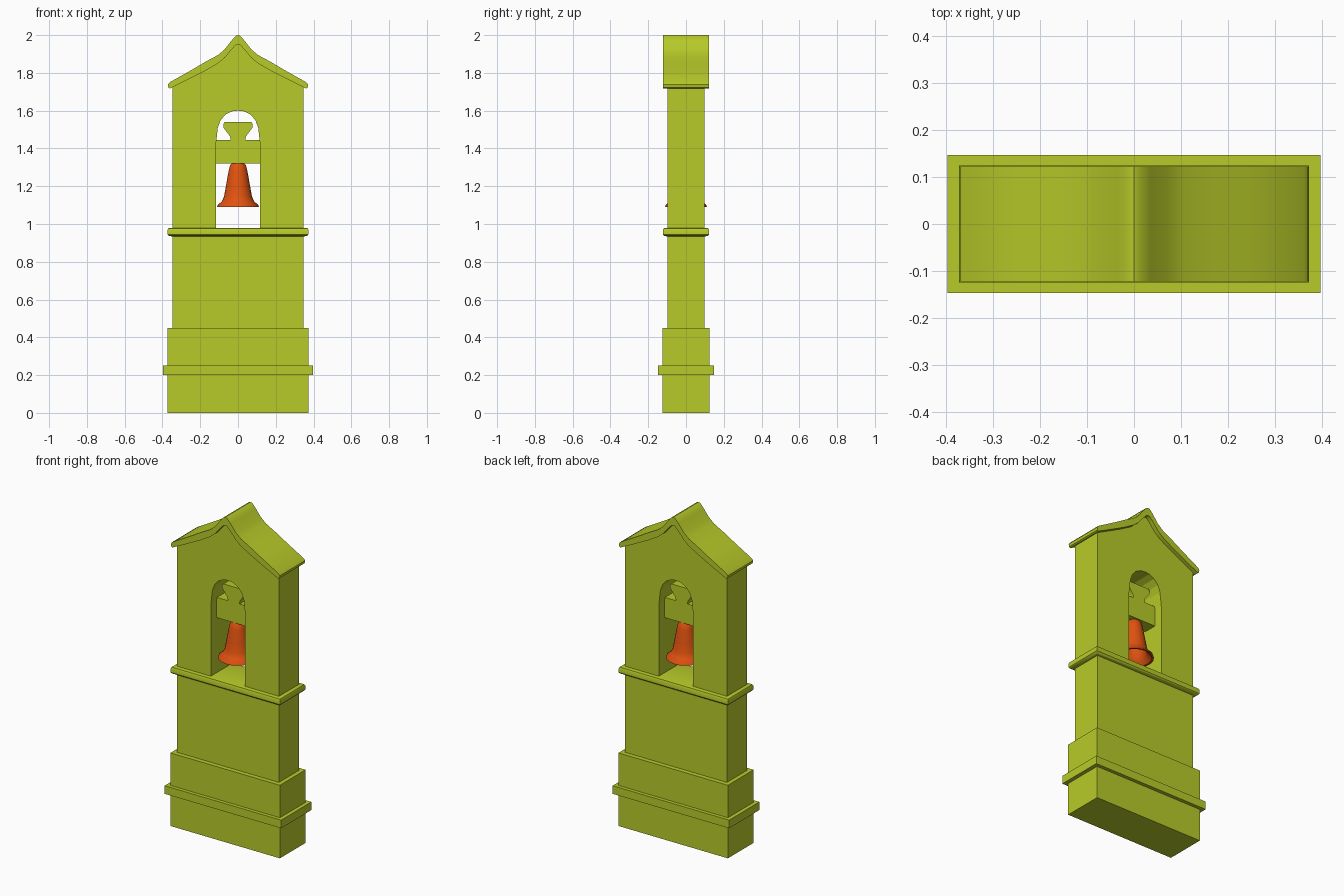
import bpy, bmesh, math

if "Cube" in bpy.data.objects:
    bpy.data.objects.remove(bpy.data.objects["Cube"])


def material(name, color):
    m = bpy.data.materials.new(name)
    m.diffuse_color = color
    m.use_nodes = True
    m.node_tree.nodes["Principled BSDF"].inputs["Base Color"].default_value = m.diffuse_color
    return m


STONE = material("lime_stone", (0.48, 0.60, 0.022, 1))
BRONZE = material("orange_bell", (0.75, 0.085, 0.005, 1))


def finish(name, bm, mat, smooth=None):
    bmesh.ops.recalc_face_normals(bm, faces=bm.faces)
    me = bpy.data.meshes.new(name)
    bm.to_mesh(me)
    bm.free()
    me.materials.append(mat)
    ob = bpy.data.objects.new(name, me)
    bpy.context.collection.objects.link(ob)
    if smooth:
        bpy.context.view_layer.objects.active = ob
        ob.select_set(True)
        bpy.ops.object.shade_smooth_by_angle(angle=math.radians(smooth))
        ob.select_set(False)
    return ob


def stack(name, rings, smooth=None):
    """Rectangular block from (half width, half depth, z) rings."""
    bm = bmesh.new()
    loops = [[bm.verts.new((sx * x, sy * y, z)) for sx, sy in
              ((-1, -1), (1, -1), (1, 1), (-1, 1))] for x, y, z in rings]
    for a, b in zip(loops, loops[1:]):
        for i in range(4):
            j = (i + 1) % 4
            bm.faces.new((a[i], a[j], b[j], b[i]))
    bm.faces.new(loops[0])
    bm.faces.new(loops[-1])
    return finish(name, bm, STONE, smooth)


def box(name, x, y, z0, z1):
    return stack(name, [(x, y, z0), (x, y, z1)])


def mirrored(half):
    """Right half of an x-z line, first point on the axis, to a full line."""
    return [(-x, z) for x, z in reversed(half) if x > 0] + half


def prism(name, outline, depth, smooth=None):
    bm = bmesh.new()
    face = bm.faces.new([bm.verts.new((x, -depth, z)) for x, z in outline])
    new = bmesh.ops.extrude_face_region(bm, geom=[face], use_keep_orig=True)["geom"]
    for v in new:
        if isinstance(v, bmesh.types.BMVert):
            v.co.y = depth
    return finish(name, bm, STONE, smooth)


# Plinth and lower wall
box("plinth", 0.373, 0.125, 0, 0.45)
box("plinth_band", 0.397, 0.147, 0.20, 0.25)
box("lower_wall", 0.347, 0.097, 0.44, 0.96)

# Rounded ledge below the opening
stack("ledge", [(0.355, 0.105, 0.935), (0.366, 0.116, 0.937), (0.373, 0.123, 0.945),
                (0.373, 0.123, 0.968), (0.369, 0.119, 0.977), (0.36, 0.11, 0.98)], 40)

# Gabled upper wall with arched opening
arch = [(0, 1.60), (0.03, 1.597), (0.065, 1.58), (0.092, 1.55),
        (0.107, 1.51), (0.117, 1.42), (0.117, 0.96)]
gable = [(0, 1.97), (0.10, 1.87), (0.20, 1.805), (0.347, 1.735), (0.347, 0.96)]
prism("upper_wall", mirrored(gable) + mirrored(arch)[::-1], 0.097)

# Curved roof slab
top = [(0, 2.0), (0.012, 1.996), (0.035, 1.97), (0.07, 1.925), (0.105, 1.895),
       (0.17, 1.86), (0.25, 1.813), (0.362, 1.75), (0.371, 1.738)]
under = [(0, 1.95), (0.012, 1.947), (0.035, 1.922), (0.07, 1.88), (0.105, 1.851),
         (0.17, 1.813), (0.25, 1.772), (0.36, 1.717), (0.368, 1.722)]
prism("roof", mirrored(top) + mirrored(under)[::-1], 0.123, 35)

# Bell yoke with its flared head
box("yoke_beam", 0.118, 0.042, 1.32, 1.445)
head = [(0, 1.54), (0.07, 1.54), (0.078, 1.53), (0.078, 1.512),
        (0.045, 1.468), (0.04, 1.455), (0.04, 1.44)]
prism("yoke_head", mirrored(head), 0.042)

# Hollow bell, outside profile then inside
profile = [(0, 1.325), (0.03, 1.325), (0.042, 1.312), (0.05, 1.28), (0.064, 1.20),
           (0.074, 1.145), (0.085, 1.12), (0.108, 1.10), (0.111, 1.09),
           (0.10, 1.09), (0.075, 1.115), (0.062, 1.15), (0.052, 1.20),
           (0.036, 1.29), (0, 1.305)]
bm = bmesh.new()
vs = [bm.verts.new((r, 0, z)) for r, z in profile]
edges = [bm.edges.new(p) for p in zip(vs, vs[1:])]
bmesh.ops.spin(bm, geom=vs + edges, cent=(0, 0, 0), axis=(0, 0, 1),
               angle=math.tau, steps=24, use_duplicate=False)
bmesh.ops.remove_doubles(bm, verts=bm.verts, dist=0.0005)
finish("bell", bm, BRONZE, 40)
